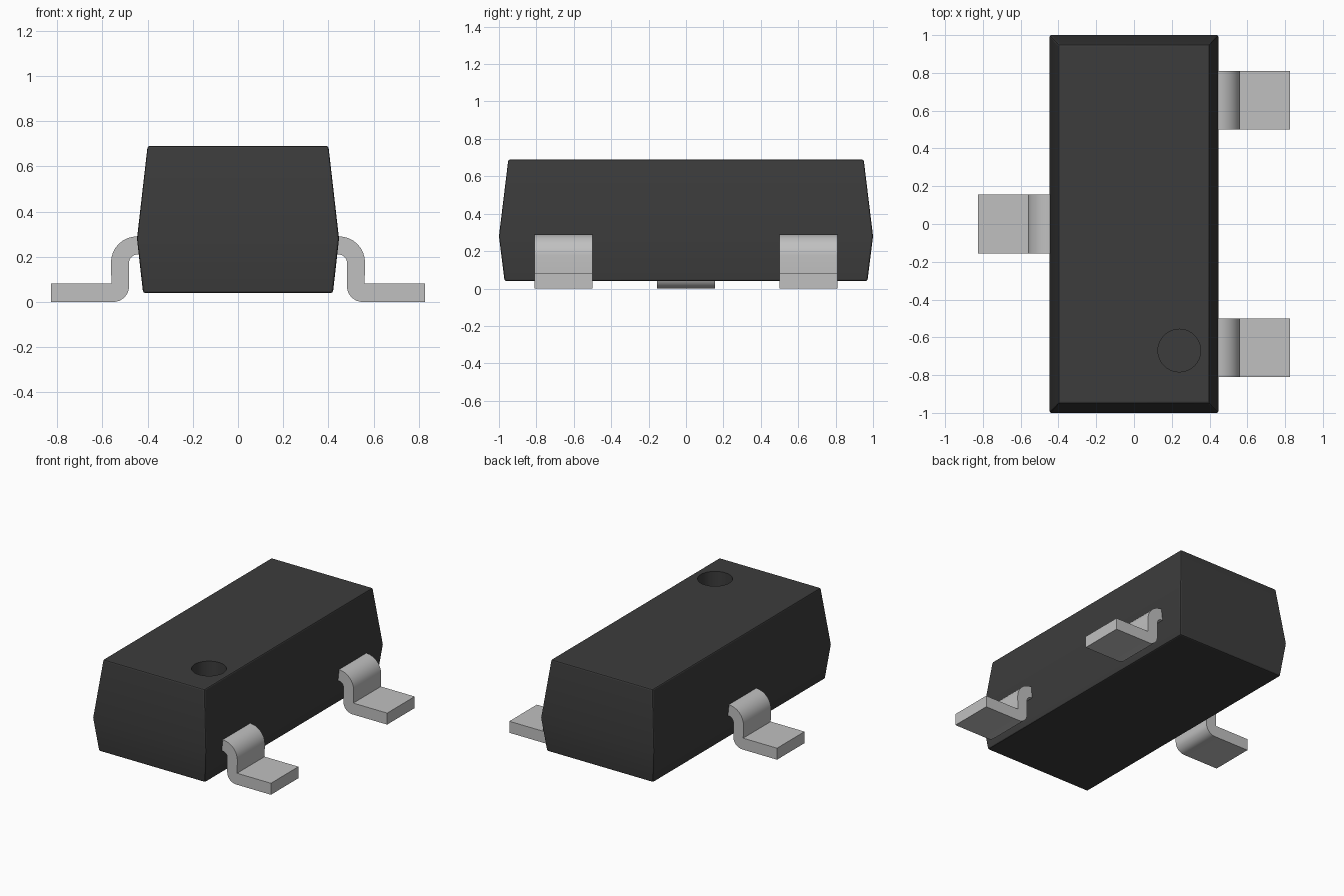
import bpy, bmesh, math

cube = bpy.data.objects.get("Cube")
if cube:
    bpy.data.objects.remove(cube, do_unlink=True)


def make_material(name, value):
    mat = bpy.data.materials.new(name)
    mat.use_nodes = True
    colour = (value, value, value, 1)
    mat.diffuse_color = colour
    mat.node_tree.nodes["Principled BSDF"].inputs["Base Color"].default_value = colour
    return mat


def make_object(name, bm, mat):
    bmesh.ops.recalc_face_normals(bm, faces=bm.faces)
    mesh = bpy.data.meshes.new(name)
    bm.to_mesh(mesh)
    bm.free()
    mesh.materials.append(mat)
    obj = bpy.data.objects.new(name, mesh)
    bpy.context.collection.objects.link(obj)
    return obj


def activate(obj):
    bpy.ops.object.select_all(action='DESELECT')
    obj.select_set(True)
    bpy.context.view_layer.objects.active = obj


def smooth(obj):
    activate(obj)
    bpy.ops.object.shade_smooth_by_angle(angle=math.radians(20))


def arc(cx, cz, r, start, end, steps=8):
    angles = [math.radians(start + (end - start) * i / steps) for i in range(steps + 1)]
    return [(cx + r * math.cos(a), cz + r * math.sin(a)) for a in angles]


black = make_material("black plastic", 0.045)
metal = make_material("tinned metal", 0.53)

# Package body: rectangular sections, widest at the parting line
bm = bmesh.new()
rings = []
for hx, hy, z in [(0.42, 0.97, 0.04), (0.447, 1.0, 0.28), (0.40, 0.95, 0.69)]:
    rings.append([bm.verts.new((sx * hx, sy * hy, z))
                  for sx, sy in [(-1, -1), (1, -1), (1, 1), (-1, 1)]])
bm.faces.new(rings[0])
bm.faces.new(rings[-1])
for low, high in zip(rings, rings[1:]):
    for i in range(4):
        j = (i + 1) % 4
        bm.faces.new((low[i], low[j], high[j], high[i]))
body = make_object("package_body", bm, black)

# Slightly rounded moulded edges
bevel = body.modifiers.new("edge_rounding", 'BEVEL')
bevel.width = 0.009
bevel.segments = 2
bevel.limit_method = 'ANGLE'
bevel.angle_limit = math.radians(30)

# Round orientation dimple sunk into the top
bpy.ops.mesh.primitive_cylinder_add(vertices=40, radius=0.113, depth=0.3,
                                    location=(0.24, -0.67, 0.69))
cutter = bpy.context.object
cutter.name = "dimple_cutter"
cutter.hide_render = True
cutter.data.materials.append(black)
cut = body.modifiers.new("dimple", 'BOOLEAN')
cut.operation = 'DIFFERENCE'
cut.solver = 'EXACT'
cut.object = cutter
activate(body)
for modifier_name in ("edge_rounding", "dimple"):
    bpy.ops.object.modifier_apply(modifier=modifier_name)
bpy.data.objects.remove(cutter, do_unlink=True)
smooth(body)

# Bent lead outline: shoulder, shank, then flat foot
outline = ([(0.42, 0.29)] + arc(0.447, 0.175, 0.115, 90, 0)
           + [(0.56, 0.082), (0.827, 0.082), (0.827, 0.0)]
           + arc(0.552, 0.07, 0.07, 270, 180)
           + arc(0.445, 0.173, 0.037, 0, 90) + [(0.42, 0.21)])


def make_lead(name, side, y, half_width=0.155):
    bm = bmesh.new()
    face = bm.faces.new([bm.verts.new((side * x, y - half_width, z)) for x, z in outline])
    result = bmesh.ops.extrude_face_region(bm, geom=[face])
    moved = [v for v in result["geom"] if isinstance(v, bmesh.types.BMVert)]
    bmesh.ops.translate(bm, verts=moved, vec=(0, 2 * half_width, 0))
    smooth(make_object(name, bm, metal))


make_lead("left_front_lead", 1, -0.655)
make_lead("left_back_lead", 1, 0.655)
make_lead("right_lead", -1, 0.0)
